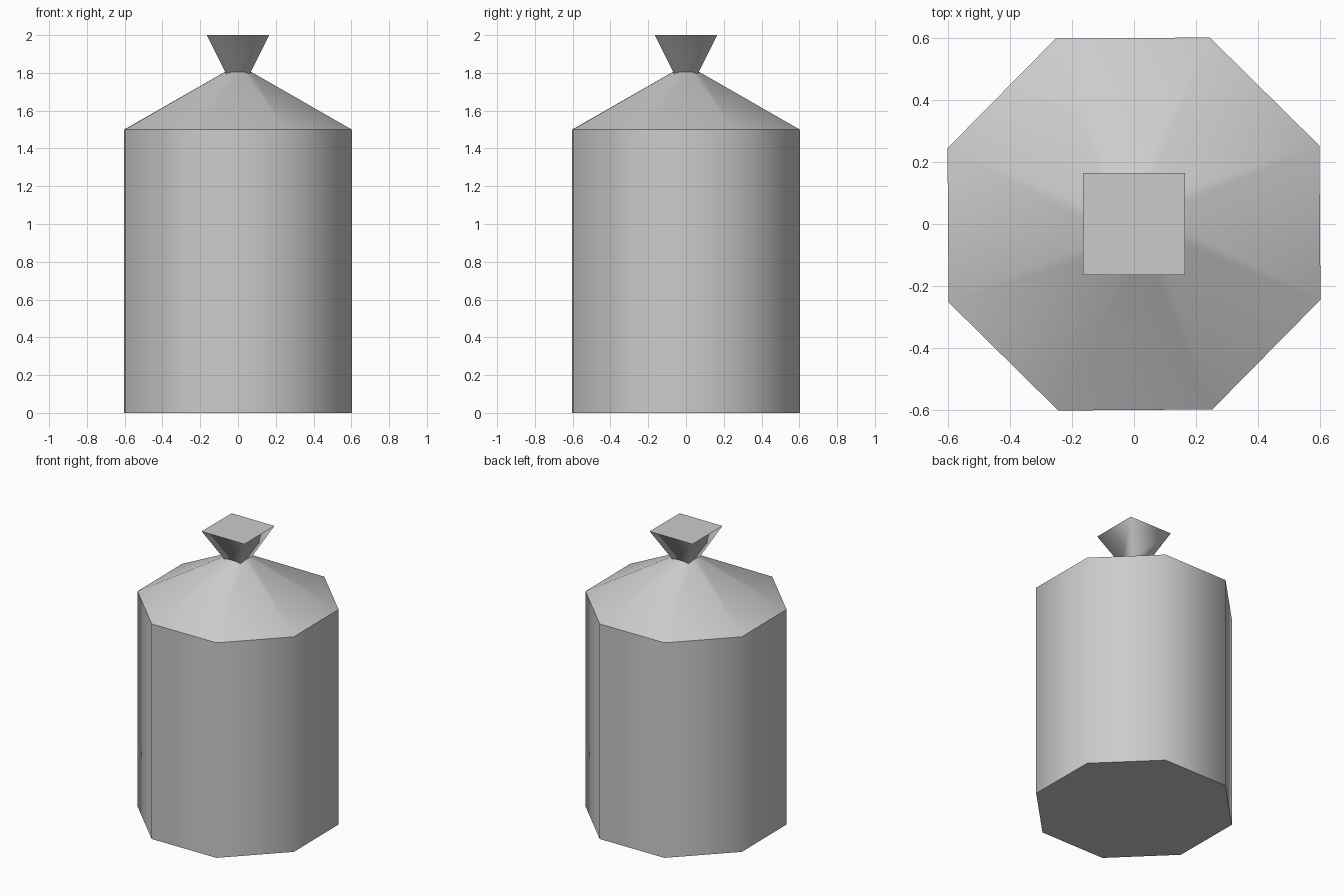
import bpy, bmesh
from math import cos, sin, pi, radians, sqrt

cube = bpy.data.objects.get("Cube")
if cube:
    bpy.data.objects.remove(cube, do_unlink=True)

grey = bpy.data.materials.new("light_grey")
grey.use_nodes = True
colour = (0.6, 0.6, 0.6, 1)
grey.diffuse_color = colour
grey.node_tree.nodes["Principled BSDF"].inputs["Base Color"].default_value = colour


def prism(name, sides, turn, rings):
    """Closed stack of polygon rings (radius, height), smooth around, sharp at each rim."""
    bm = bmesh.new()
    loops = []
    for radius, z in rings:
        angles = [turn + 2 * pi * i / sides for i in range(sides)]
        loops.append([bm.verts.new((radius * cos(a), radius * sin(a), z)) for a in angles])
    for low, high in zip(loops, loops[1:]):
        for i in range(sides):
            j = (i + 1) % sides
            bm.faces.new((low[i], low[j], high[j], high[i])).smooth = True
    bm.faces.new(loops[0][::-1])
    bm.faces.new(loops[-1])
    for edge in bm.edges:
        a, b = edge.verts
        if abs(a.co.z - b.co.z) < 1e-5:
            edge.smooth = False
    mesh = bpy.data.meshes.new(name)
    bm.to_mesh(mesh)
    bm.free()
    mesh.materials.append(grey)
    obj = bpy.data.objects.new(name, mesh)
    bpy.context.collection.objects.link(obj)
    return obj


# Eight-sided sack body with sloping shoulders
prism("sack_body", 8, radians(22.9), [(0.65, 0), (0.65, 1.5), (0.076, 1.805)])

# Flared four-sided tuft above the tied neck
prism("sack_tuft", 4, radians(45), [(0.06 * sqrt(2), 1.79), (0.165 * sqrt(2), 2.0)])
